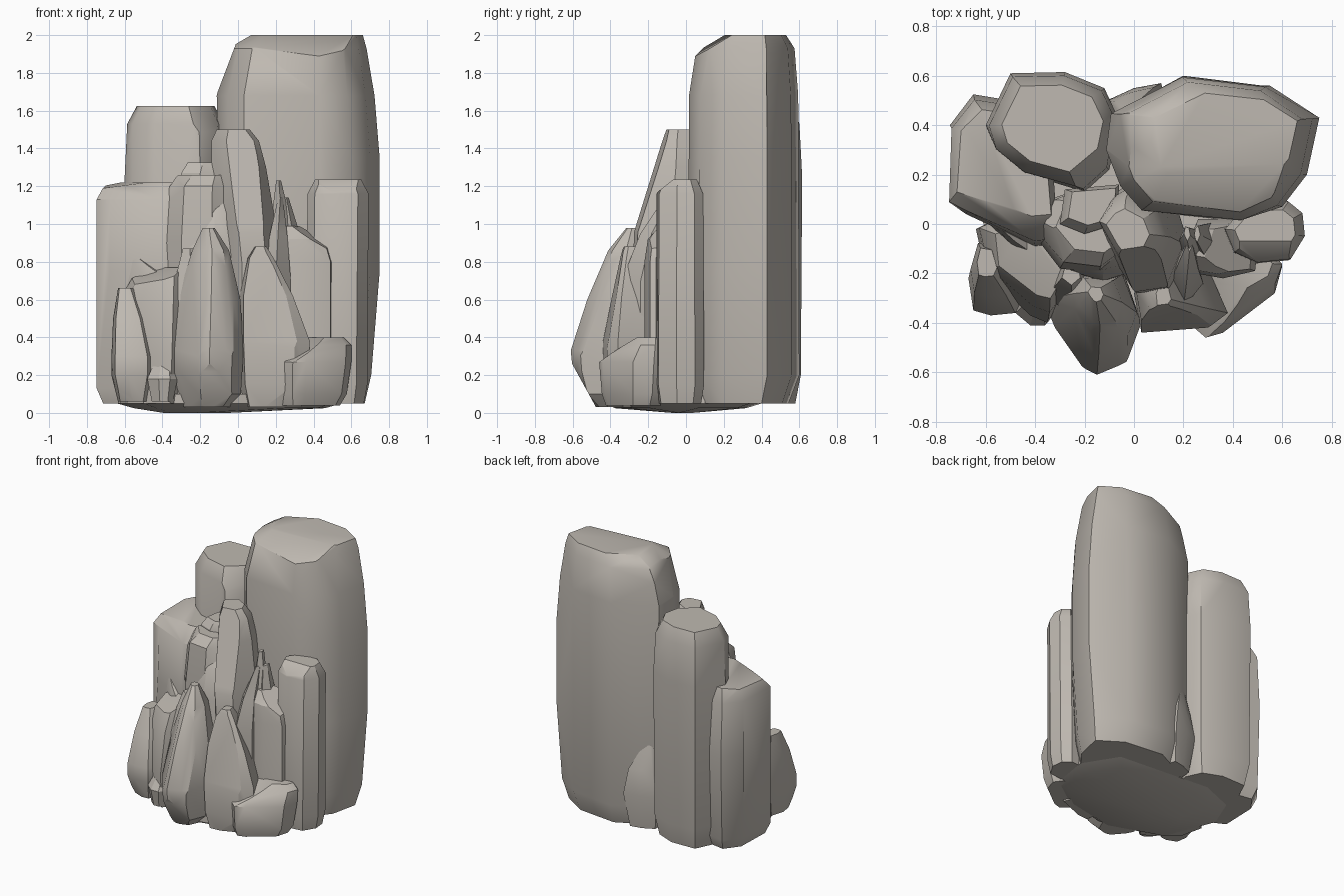
import bpy, bmesh, math
from mathutils import Vector

stone = bpy.data.materials.new("warm grey stone")
stone.diffuse_color = (0.52, 0.485, 0.44, 1)


def rock(name, foot, levels, cuts=(), smooth=30):
    """Hull of a footprint stacked at levels (z, x scale, y scale, dx, dy), then chipped by planes."""
    cx = (min(p[0] for p in foot) + max(p[0] for p in foot)) / 2
    cy = (min(p[1] for p in foot) + max(p[1] for p in foot)) / 2
    bm = bmesh.new()
    for z, sx, sy, dx, dy in levels:
        for x, y in foot:
            bm.verts.new((cx + (x - cx) * sx + dx, cy + (y - cy) * sy + dy, z))
    res = bmesh.ops.convex_hull(bm, input=bm.verts)
    junk = {g for g in res["geom_interior"] + res["geom_unused"] if isinstance(g, bmesh.types.BMVert)}
    bmesh.ops.delete(bm, geom=list(junk), context='VERTS')
    for co, no in cuts:
        cut = bmesh.ops.bisect_plane(bm, geom=bm.verts[:] + bm.edges[:] + bm.faces[:], plane_co=co,
                                     plane_no=Vector(no).normalized(), clear_outer=True)
        rim = [e for e in cut["geom_cut"] if isinstance(e, bmesh.types.BMEdge)]
        if rim:
            bmesh.ops.contextual_create(bm, geom=rim)
    bmesh.ops.dissolve_limit(bm, angle_limit=math.radians(3), verts=bm.verts, edges=bm.edges)
    bmesh.ops.recalc_face_normals(bm, faces=bm.faces)
    me = bpy.data.meshes.new(name)
    bm.to_mesh(me)
    bm.free()
    me.materials.append(stone)
    ob = bpy.data.objects.new(name, me)
    bpy.context.collection.objects.link(ob)
    bpy.ops.object.select_all(action='DESELECT')
    ob.select_set(True)
    bpy.context.view_layer.objects.active = ob
    bpy.ops.object.shade_smooth_by_angle(angle=math.radians(smooth))


# Three tall back columns
rock("tall_column",
     [(-.12, .3), (-.1, .45), (.2, .6), (.55, .56), (.75, .43), (.7, .2), (.6, .07), (.45, .01), (.03, .05), (-.06, .15)],
     [(.05, .84, .84, -.01, -.01), (.2, .92, 1, -.01, 0), (.75, 1, 1, 0, 0), (1.35, 1, 1, 0, 0),
      (1.68, .96, .98, -.01, 0), (1.93, .84, .88, 0, .01), (2.0, .68, .66, .05, .03)],
     [((.3, .04, 1.89), (.05, -.62, 1)), ((-.1, .3, 1.72), (-1, 0, .38))], 42)
rock("back_left_column",
     [(-.6, .4), (-.5, .61), (-.28, .615), (-.12, .55), (-.06, .42), (-.1, .22), (-.2, .13), (-.45, .2), (-.57, .3)],
     [(.05, .85, .85, 0, 0), (.2, .97, .97, 0, 0), (1.25, 1, 1, 0, 0), (1.53, .95, .94, 0, 0), (1.625, .76, .74, 0, .01)],
     [((-.15, .2, 1.5), (.5, -.6, .5))], 40)
rock("left_column",
     [(-.755, .08), (-.745, .4), (-.65, .525), (-.5, .5), (-.32, .2), (-.3, -.08), (-.4, -.09), (-.68, .04)],
     [(.05, .82, .82, 0, 0), (.13, .97, .94, 0, 0), (.75, 1, 1, 0, 0), (1.13, .97, .93, 0, 0), (1.22, .8, .7, .01, .03)],
     [((-.7, .1, 1.19), (-.15, -.05, 1))], 40)

# Stepped stones in the centre
rock("centre_left_column",
     [(-.4, -.05), (-.34, .1), (-.2, .16), (-.06, .1), (-.05, -.13), (-.14, -.2), (-.3, -.18)],
     [(.05, .9, .9, 0, 0), (.9, 1, 1, 0, 0), (1.2, .93, .9, .01, .01), (1.26, .75, .7, .04, .03)],
     [((-.36, -.1, 1.1), (-1, -.5, .5))])
rock("centre_back_step",
     [(-.3, 0), (-.28, .14), (-.06, .16), (-.07, 0), (-.2, -.04)],
     [(.1, 1, 1, 0, 0), (1.27, 1, 1, 0, 0), (1.325, .8, .75, .01, .01)])
rock("centre_ledge",
     [(-.27, -.1), (-.2, .02), (-.04, 0), (-.04, -.2), (-.13, -.23), (-.25, -.19)],
     [(.1, 1.2, 1.1, 0, 0), (.85, 1.1, 1, 0, 0), (1.06, .9, .8, .01, .02), (1.12, .6, .5, .03, .03)])
rock("centre_peak",
     [(-.15, .02), (-.08, .13), (0, .18), (.15, .08), (.2, -.08), (.13, -.26), (.0, -.28), (-.06, -.18)],
     [(.05, 1, .9, .02, 0), (.8, 1, 1, .02, 0), (1.0, 1, .97, 0, 0), (1.3, .82, .78, -.02, .02),
      (1.44, .72, .58, -.04, .02), (1.5, .5, .4, -.05, .02)],
     [((.05, -.27, .95), (.15, -1, .33))])

# Right-hand columns and leaning splinters
rock("right_column",
     [(.36, -.02), (.45, .09), (.63, .1), (.69, .05), (.7, -.05), (.64, -.15), (.5, -.165), (.4, -.12)],
     [(.05, .86, .85, -.01, 0), (.15, .97, .97, -.01, 0), (.8, 1, 1, 0, 0), (1.16, .95, .93, 0, 0), (1.235, .72, .68, 0, 0)],
     [((.52, -.15, 1.17), (0, -.8, 1))])
rock("right_short_column",
     [(.22, -.08), (.26, .02), (.42, .02), (.5, -.1), (.49, -.19), (.36, -.22), (.25, -.2)],
     [(.05, 1, 1, 0, 0), (.8, 1, 1, 0, 0), (.92, .88, .85, -.02, 0), (.99, .6, .5, -.04, .02)],
     [((.48, -.15, .87), (.6, -.2, 1))])
rock("tall_splinter",
     [(.17, -.1), (.2, 0), (.27, -.02), (.3, -.12), (.24, -.2)],
     [(.1, 1.2, 1, 0, -.03), (.7, 1.1, 1, 0, -.02), (1.05, .7, .6, -.01, .03), (1.23, .2, .3, -.02, .06)])
rock("front_splinter",
     [(.13, -.24), (.17, -.17), (.25, -.15), (.28, -.24), (.2, -.34)],
     [(.1, 1.1, 1, 0, 0), (.7, 1, 1, 0, 0), (.95, .6, .6, .01, .06), (1.14, .16, .3, .02, .16)])
rock("side_splinter",
     [(.27, -.14), (.3, -.02), (.36, .02), (.4, -.1), (.34, -.2)],
     [(.1, 1, 1, 0, 0), (.8, .9, .9, -.02, 0), (1.14, .2, .3, -.08, .05)])

# Low pointed rocks in front
rock("front_pointed_rock",
     [(-.36, -.32), (-.28, -.18), (-.04, -.2), (.03, -.4), (-.03, -.56), (-.15, -.61), (-.21, -.58), (-.32, -.42)],
     [(.03, .62, .5, 0, .02), (.1, .82, .76, .02, 0), (.22, .97, .95, 0, 0), (.33, 1, 1, 0, 0), (.6, .86, .78, .01, .04),
      (.86, .5, .45, .02, .08), (.98, .16, .14, .01, .11)],
     [((-.13, -.57, .2), (0, -1, -.55)), ((-.29, -.45, .35), (-1, -.75, .3)), ((-.05, -.54, .4), (.8, -1, .35))])
rock("front_right_pointed_rock",
     [(0, -.28), (.08, -.18), (.3, -.18), (.38, -.36), (.3, -.42), (.03, -.44)],
     [(.03, .8, .8, 0, 0), (.15, .95, .95, 0, 0), (.38, 1, 1, 0, 0), (.62, .74, .8, -.04, .01),
      (.82, .36, .5, -.07, .02), (.88, .16, .3, -.07, .02)],
     [((.22, -.43, .12), (.4, -1, -.6)), ((.18, -.42, .4), (.1, -1, .2))])
rock("right_low_rock",
     [(.2, -.28), (.3, -.12), (.55, -.1), (.6, -.17), (.57, -.28), (.36, -.44), (.29, -.46), (.22, -.4)],
     [(.04, .8, .8, -.02, 0), (.1, .93, .92, -.01, 0), (.27, 1, 1, 0, 0), (.36, .95, .7, .01, .04), (.4, .6, .45, .04, .07)],
     [((.27, -.42, .28), (-.25, -.45, 1))])
rock("left_front_rock",
     [(-.64, -.02), (-.5, .05), (-.3, -.05), (-.28, -.3), (-.35, -.4), (-.42, -.37), (-.6, -.2)],
     [(.05, .9, .85, 0, 0), (.3, 1, 1, 0, 0), (.6, .98, .9, .01, .02), (.77, .66, .6, .05, .03)],
     [((-.6, -.1, .68), (-.4, -.3, 1))])
rock("left_upper_rock",
     [(-.64, .05), (-.5, .1), (-.36, 0), (-.36, -.15), (-.48, -.1)],
     [(.3, 1, 1, 0, 0), (.7, 1, 1, 0, 0), (.9, .9, .6, 0, .04)],
     [((-.62, 0, .88), (.55, -.3, 1))])
rock("left_outer_rock",
     [(-.67, -.22), (-.63, -.08), (-.5, -.1), (-.44, -.28), (-.48, -.36), (-.58, -.37), (-.65, -.35)],
     [(.06, .7, .7, 0, 0), (.2, 1, 1, 0, 0), (.3, 1, 1, 0, 0), (.5, .75, .75, -.02, .04), (.66, .35, .4, -.04, .07)],
     [((-.6, -.36, .15), (-.4, -1, -.6))])
rock("left_pebble",
     [(-.48, -.36), (-.44, -.25), (-.34, -.25), (-.32, -.36), (-.36, -.41), (-.42, -.41)],
     [(.06, .7, .7, 0, 0), (.18, 1, 1, 0, 0), (.3, .5, .5, .01, .03)])
rock("front_gap_rock",
     [(-.36, -.3), (-.3, -.15), (-.17, -.15), (-.15, -.3), (-.25, -.36)],
     [(.05, 1, 1, 0, 0), (.6, 1, 1, 0, 0), (.87, .35, .5, 0, .06)])

# Small rock wedged between the back columns
rock("back_wedge_rock",
     [(-.12, .4), (-.11, .5), (.0, .55), (.11, .57), (.14, .45), (0, .35)],
     [(.05, .75, .8, 0, -.02), (.3, 1, 1, 0, 0), (.48, .7, .85, 0, 0), (.68, .2, .3, -.04, -.02)])

# Shallow base joining the rocks underneath
rock("base_stone",
     [(-.64, .08), (-.55, .3), (-.3, .4), (.4, .34), (.55, .1), (.5, -.2), (.3, -.34), (-.1, -.42), (-.5, -.28)],
     [(.1, 1, 1, 0, 0), (.05, 1, 1, 0, 0), (.025, .85, .85, 0, -.02), (0, .3, .15, -.17, 0)])
